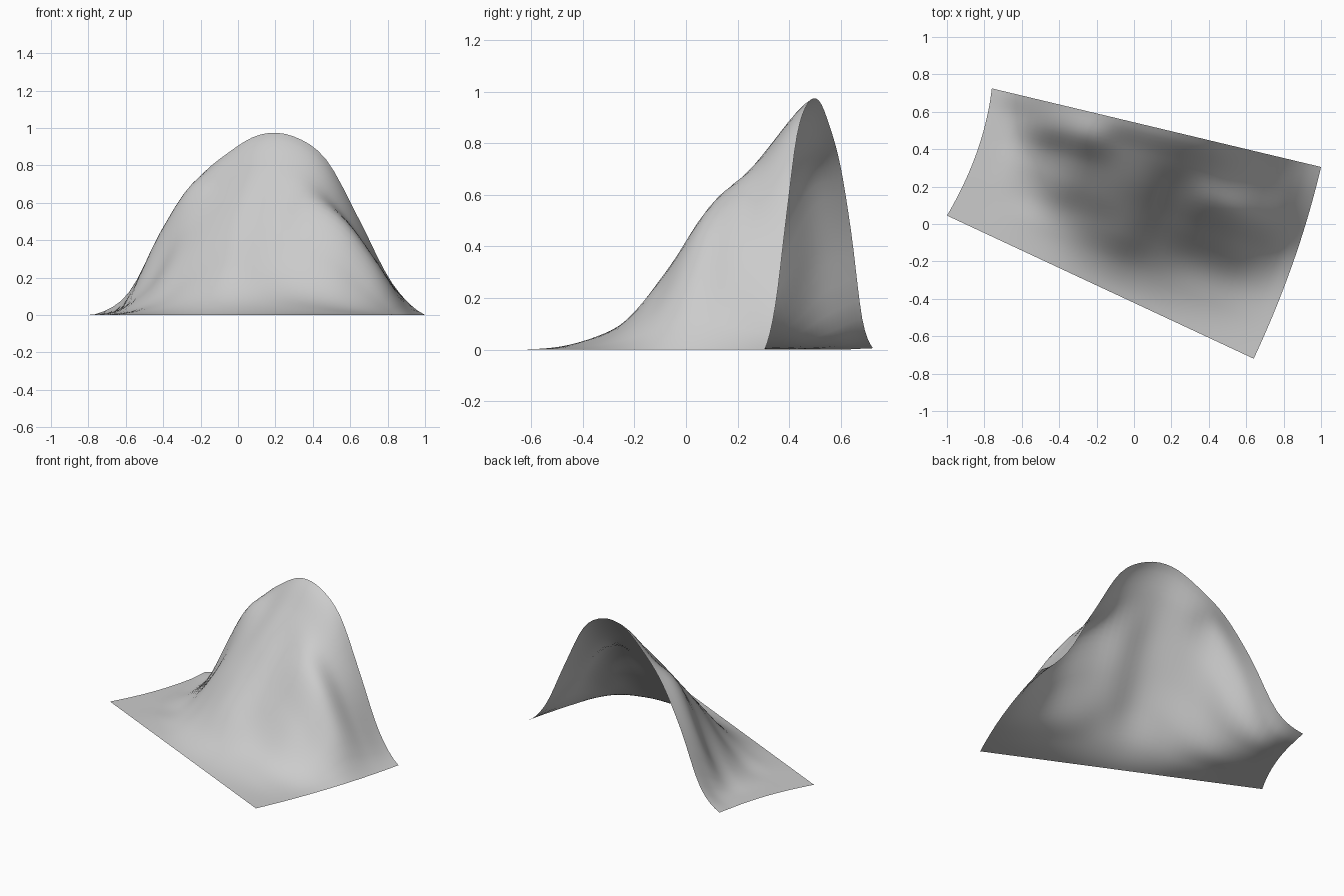
import bpy, bmesh
from mathutils import Vector

if "Cube" in bpy.data.objects:
    bpy.data.objects.remove(bpy.data.objects["Cube"])

# Plan corners of the terrain sheet: front left, front right, back right, back left
FL, FR = Vector((-1.0, 0.045)), Vector((0.64, -0.72))
BR, BL = Vector((1.0, 0.305)), Vector((-0.76, 0.725))

# Coarse heights: rows run from front edge to the cut back edge, columns left to right
HEIGHTS = [
    [0, 0, 0, 0, 0, 0, 0, 0, 0, 0, 0],
    [0, 0, .01, .03, .065, .085, .07, .05, .03, .01, 0],
    [0, .005, .03, .11, .21, .27, .21, .15, .10, .04, 0],
    [0, .015, .10, .28, .40, .45, .39, .36, .28, .13, 0],
    [0, .03, .20, .45, .57, .64, .59, .59, .49, .27, 0],
    [0, .07, .40, .67, .73, .81, .79, .69, .48, .22, 0],
    [.005, .12, .45, .71, .865, .965, .955, .83, .51, .17, 0],
]


def spline(vals, t):
    """Catmull-Rom through evenly spaced values, t in 0..1."""
    n = len(vals) - 1
    i = min(int(t * n), n - 1)
    f = t * n - i
    b, c = vals[i], vals[i + 1]
    a = vals[i - 1] if i > 0 else b
    d = vals[i + 2] if i + 2 <= n else c
    return b + 0.5 * f * (c - a + f * (2*a - 5*b + 4*c - d + f * (3*(b - c) + d - a)))


def surface(s, v):
    p = FL.lerp(FR, s).lerp(BL.lerp(BR, s), v)
    p.x += 4 * v * (1 - v) * (0.04 - 0.01 * s)      # gently bowed side edges
    z = spline([spline(row, s) for row in HEIGHTS], v)
    return p.x, p.y, max(z, 0)


# Mountain: one open sheet, cut at its summit along the back edge
NS, NV = 40, 36
bm = bmesh.new()
grid = [[bm.verts.new(surface(i / NS, j / NV)) for i in range(NS + 1)] for j in range(NV + 1)]
for j in range(NV):
    for i in range(NS):
        f = bm.faces.new((grid[j][i], grid[j][i + 1], grid[j + 1][i + 1], grid[j + 1][i]))
        f.smooth = True
mesh = bpy.data.meshes.new("mountain_slope")
bm.to_mesh(mesh)
bm.free()
bpy.context.collection.objects.link(bpy.data.objects.new("mountain_slope", mesh))
